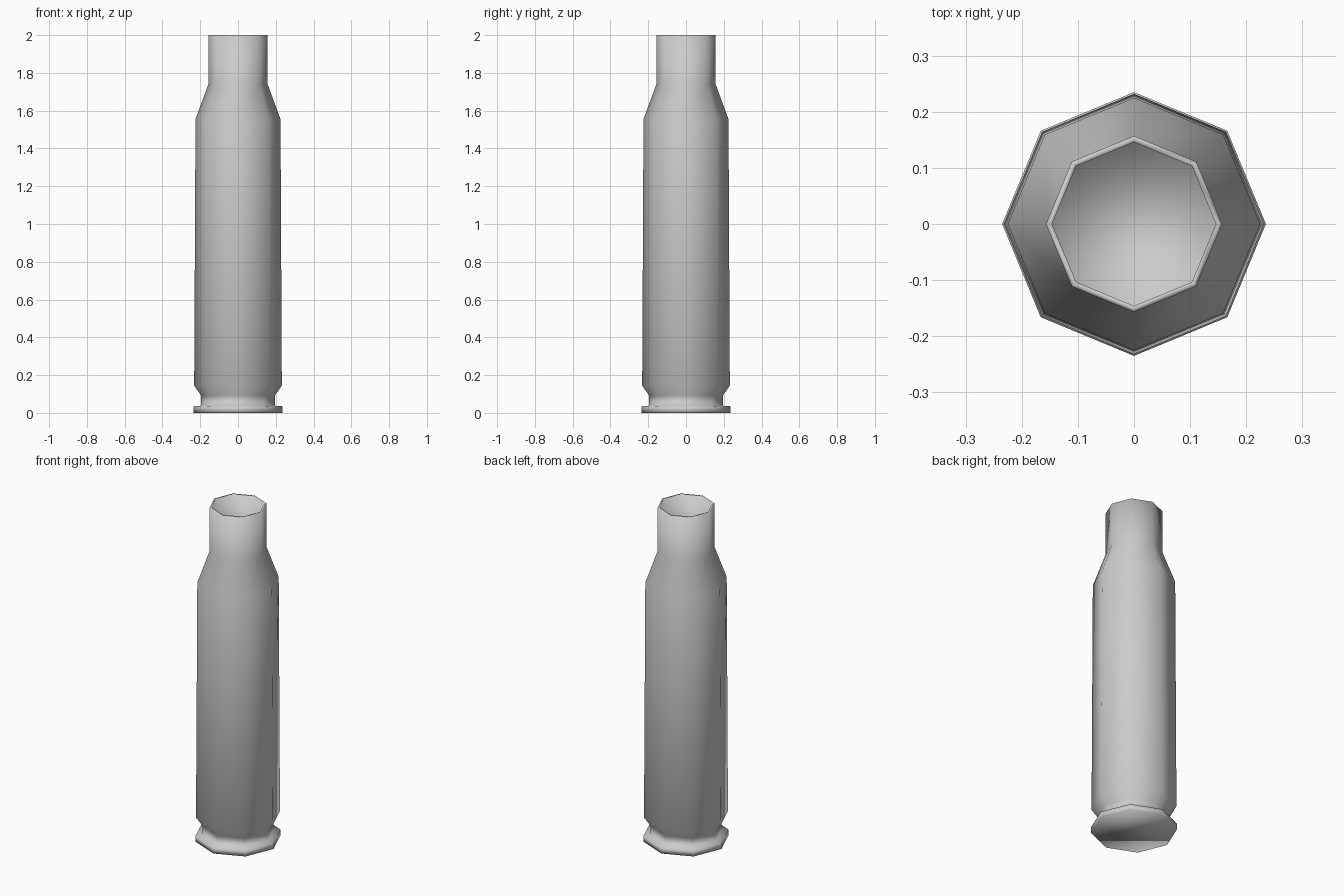
import bpy, bmesh, math

if "Cube" in bpy.data.objects:
    bpy.data.objects.remove(bpy.data.objects["Cube"])

SIDES = 8

# Outer profile (radius, height) from base to mouth
outer = [(0.235, 0.0), (0.235, 0.035), (0.196, 0.038), (0.196, 0.092),
         (0.232, 0.145), (0.225, 1.555), (0.157, 1.74), (0.157, 2.0)]
# Inner wall from mouth back down to the floor
inner = [(0.146, 2.0), (0.146, 1.738), (0.213, 1.553), (0.220, 0.148),
         (0.184, 0.095), (0.184, 0.03)]


def lathe(name, profile):
    bm = bmesh.new()
    rings = []
    for r, z in profile:
        rings.append([bm.verts.new((r * math.cos(a), r * math.sin(a), z))
                      for a in (2 * math.pi * i / SIDES for i in range(SIDES))])
    for low, high in zip(rings, rings[1:]):
        for i in range(SIDES):
            j = (i + 1) % SIDES
            bm.faces.new((low[i], low[j], high[j], high[i]))
    # Base cap and inner floor
    bm.faces.new(rings[0][::-1])
    bm.faces.new(rings[-1])
    bmesh.ops.recalc_face_normals(bm, faces=bm.faces)
    for f in bm.faces:
        f.smooth = True
    mesh = bpy.data.meshes.new(name)
    bm.to_mesh(mesh)
    bm.free()
    obj = bpy.data.objects.new(name, mesh)
    bpy.context.collection.objects.link(obj)
    return obj


# Hollow octagonal case with rim, groove, tapered body, shoulder and neck
lathe("hollow_case", outer + inner)
